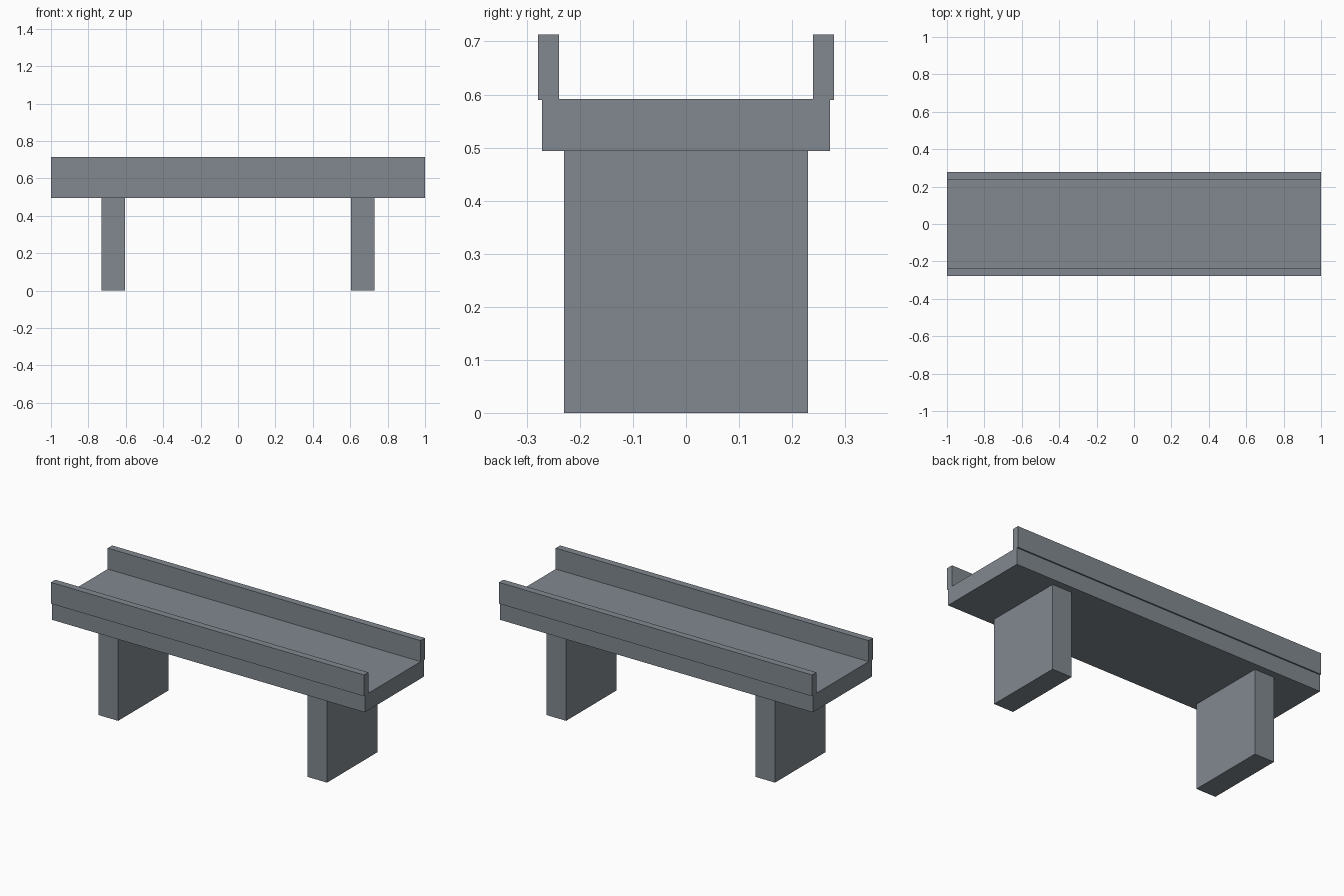
import bpy

# Remove the default cube
cube = bpy.data.objects.get("Cube")
if cube:
    bpy.data.objects.remove(cube, do_unlink=True)

# Single concrete grey
COLOUR = (0.22, 0.25, 0.28, 1.0)
concrete = bpy.data.materials.new("concrete_grey")
concrete.use_nodes = True
concrete.diffuse_color = COLOUR
bsdf = next(n for n in concrete.node_tree.nodes if n.type == "BSDF_PRINCIPLED")
bsdf.inputs["Base Color"].default_value = COLOUR


def box(name, low, high):
    """Add a flat-shaded box between two opposite corners."""
    centre = [(a + b) / 2 for a, b in zip(low, high)]
    size = [b - a for a, b in zip(low, high)]
    bpy.ops.mesh.primitive_cube_add(size=1, location=centre)
    obj = bpy.context.object
    obj.name = name
    obj.scale = size
    bpy.ops.object.transform_apply(location=False, rotation=False, scale=True)
    obj.data.materials.append(concrete)
    return obj


DECK_BOTTOM, DECK_TOP = 0.494, 0.592

# Deck slab
box("deck", (-1, -0.271, DECK_BOTTOM), (1, 0.271, DECK_TOP))

# Parapets, slightly overhanging the deck sides
for name, side in (("front_parapet", -1), ("back_parapet", 1)):
    y0, y1 = sorted((side * 0.239, side * 0.279))
    box(name, (-1, y0, 0.59), (1, y1, 0.713))

# Supporting piers
for name, side in (("right_pier", -1), ("left_pier", 1)):
    x0, x1 = sorted((side * 0.605, side * 0.73))
    box(name, (x0, -0.23, 0), (x1, 0.23, DECK_BOTTOM))
